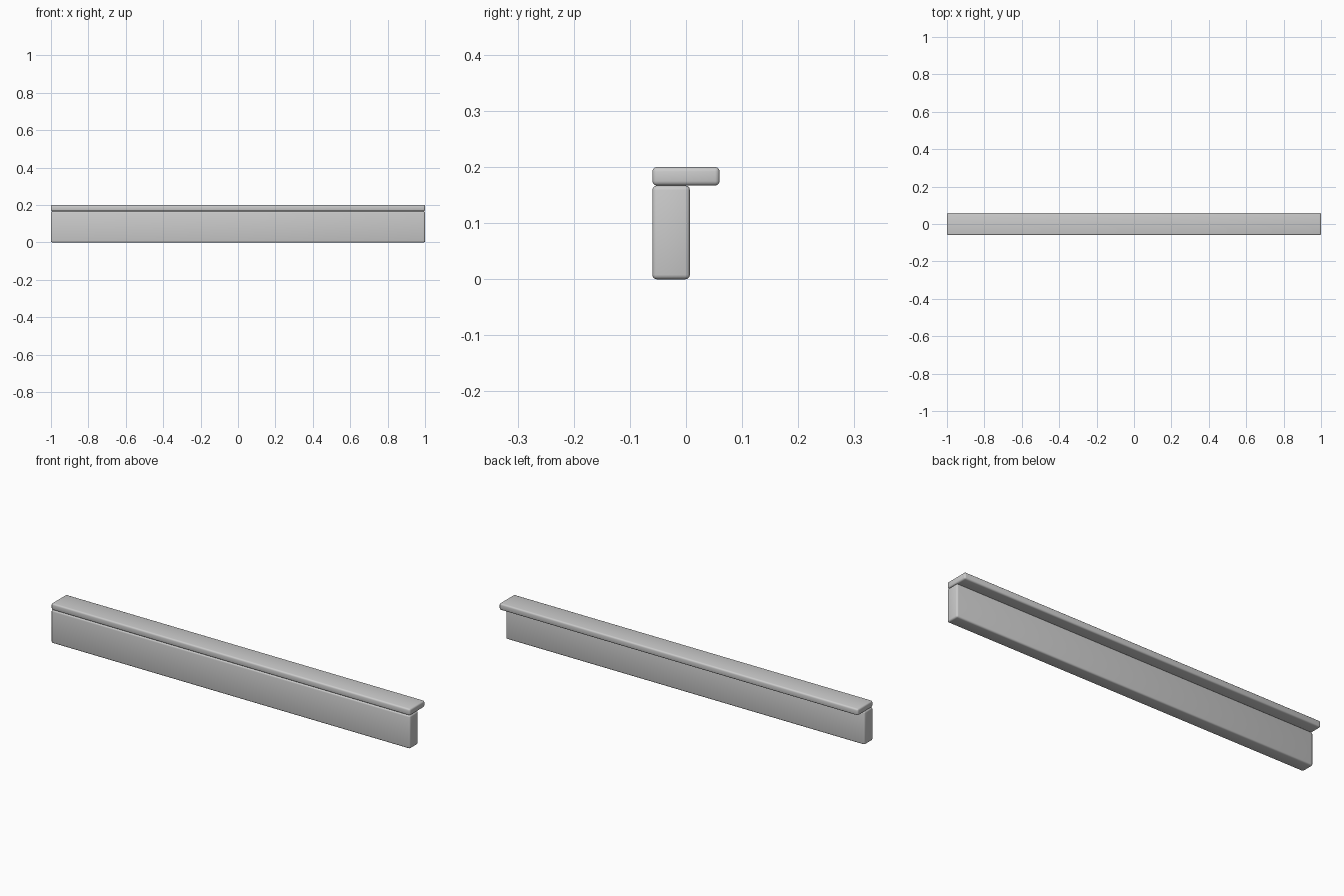
import bpy

if "Cube" in bpy.data.objects:
    bpy.data.objects.remove(bpy.data.objects["Cube"])


def rounded_board(name, y0, y1, z0, z1, bevel):
    bpy.ops.mesh.primitive_cube_add(size=1, location=(0, (y0 + y1) / 2, (z0 + z1) / 2))
    board = bpy.context.object
    board.name = name
    board.scale = (2, y1 - y0, z1 - z0)
    bpy.ops.object.transform_apply(location=False, rotation=False, scale=True)
    mod = board.modifiers.new("rounded_edges", 'BEVEL')
    mod.width = bevel
    mod.segments = 3
    bpy.ops.object.modifier_apply(modifier=mod.name)
    bpy.ops.object.shade_smooth_by_angle()
    return board


# Upright board, flush with the front of the ledge
rounded_board("upright_board", -0.06, 0.007, 0.0, 0.167, 0.008)

# Ledge on top, overhanging towards the back
rounded_board("top_ledge", -0.06, 0.06, 0.167, 0.2, 0.008)
